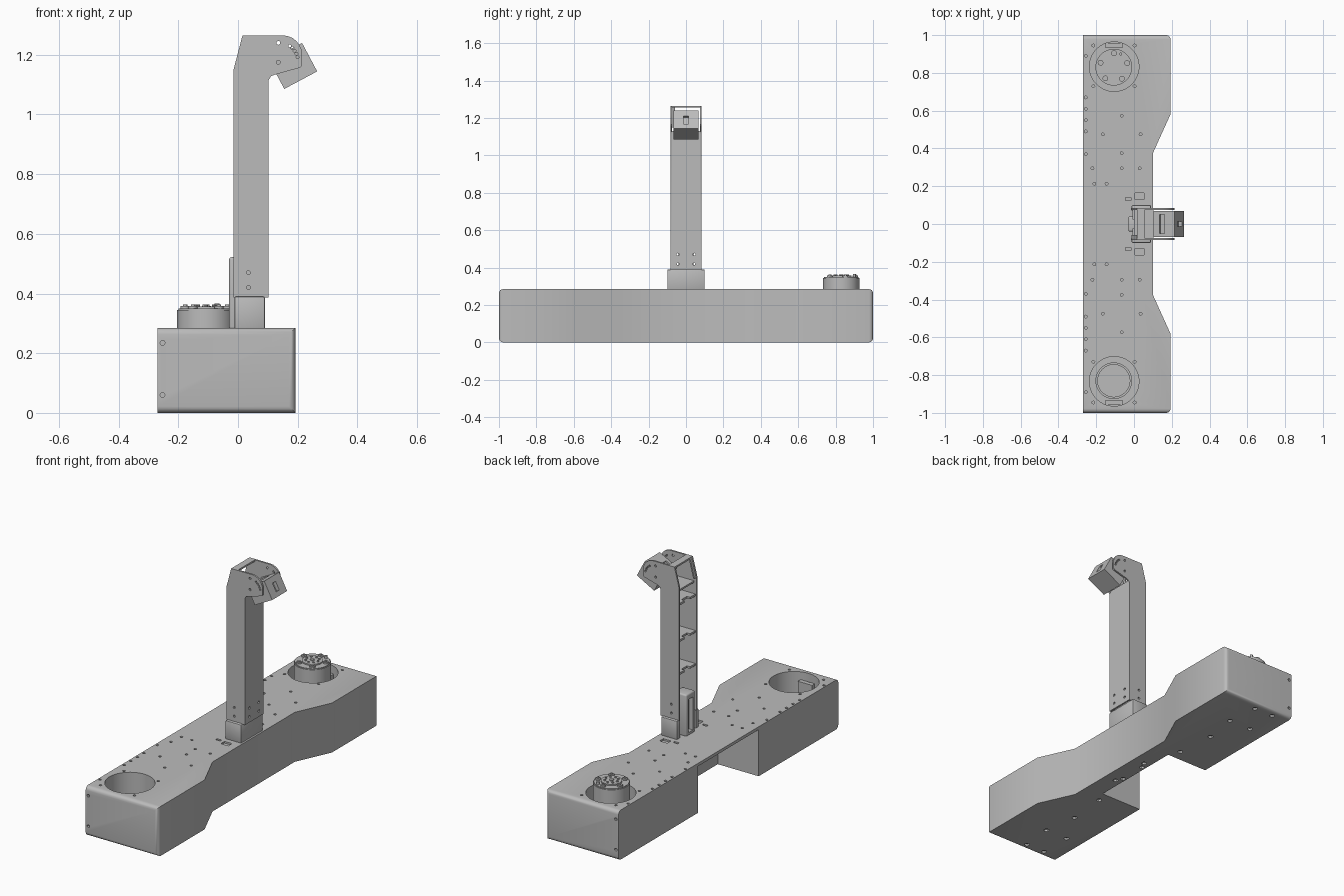
import bpy, bmesh, math
from mathutils import Vector, Matrix

if "Cube" in bpy.data.objects:
    bpy.data.objects.remove(bpy.data.objects["Cube"])

grey = bpy.data.materials.new("plain_grey")
grey.diffuse_color = (0.50, 0.50, 0.50, 1)
grey.use_nodes = True
grey.node_tree.nodes["Principled BSDF"].inputs["Base Color"].default_value = grey.diffuse_color


def finish(bm, name):
    bmesh.ops.recalc_face_normals(bm, faces=bm.faces)
    me = bpy.data.meshes.new(name)
    bm.to_mesh(me)
    bm.free()
    me.materials.append(grey)
    ob = bpy.data.objects.new(name, me)
    bpy.context.collection.objects.link(ob)
    return ob


def add_box(bm, x0, x1, y0, y1, z0, z1):
    m = Matrix.Translation(((x0 + x1) / 2, (y0 + y1) / 2, (z0 + z1) / 2))
    m = m @ Matrix.Diagonal((x1 - x0, y1 - y0, z1 - z0, 1))
    bmesh.ops.create_cube(bm, size=1, matrix=m)


def add_cyl(bm, c, r, depth, axis='Z', seg=16):
    rot = {'Z': Matrix(), 'X': Matrix.Rotation(math.pi / 2, 4, 'Y'),
           'Y': Matrix.Rotation(math.pi / 2, 4, 'X')}[axis]
    bmesh.ops.create_cone(bm, cap_ends=True, segments=seg, radius1=r, radius2=r,
                          depth=depth, matrix=Matrix.Translation(c) @ rot)


def add_prism(bm, pts, offset, start):
    vs = [bm.verts.new(Vector(p) + Vector(start)) for p in pts]
    f = bm.faces.new(vs)
    new = bmesh.ops.extrude_face_region(bm, geom=[f])['geom']
    bmesh.ops.translate(bm, vec=offset, verts=[v for v in new if isinstance(v, bmesh.types.BMVert)])


def box(name, *dims):
    bm = bmesh.new()
    add_box(bm, *dims)
    return finish(bm, name)


def cut(ob, bm):
    """Subtract a bmesh cutter and bake the result."""
    c = finish(bm, "cutter")
    c.hide_render = True
    mod = ob.modifiers.new("cut", 'BOOLEAN')
    mod.operation, mod.solver, mod.object = 'DIFFERENCE', 'EXACT', c
    bake(ob)
    bpy.data.objects.remove(c)


def bake(ob):
    bpy.context.view_layer.update()
    me = bpy.data.meshes.new_from_object(ob.evaluated_get(bpy.context.evaluated_depsgraph_get()))
    ob.modifiers.clear()
    ob.data = me


def bevel(ob, width, seg=3):
    m = ob.modifiers.new("bevel", 'BEVEL')
    m.width, m.segments = width, seg
    bake(ob)


# Long chassis with waisted front side and rounded ends
half = [(-.27, 1), (.193, 1), (.193, .58), (.1, .375)]
plan = [(x, y, 0) for x, y in half] + [(x, -y, 0) for x, y in reversed(half)]
bm = bmesh.new()
add_prism(bm, plan, (0, 0, .285), (0, 0, 0))
rounded = [e for e in bm.edges if all(abs(v.co.y) > .99 for v in e.verts)
           and not all(v.co.x < -.26 for v in e.verts)]
bmesh.ops.bevel(bm, geom=rounded, offset=.022, segments=4, profile=.5, affect='EDGES')
chassis = finish(bm, "chassis")

# Rear notch below the deck plate
bm = bmesh.new()
add_box(bm, -.4, -.01, -.275, .275, -.1, .268)
cut(chassis, bm)

# Wheel wells
bm = bmesh.new()
for s in (1, -1):
    add_cyl(bm, (-.105, s * .833, .19), .131, .32, seg=64)
cut(chassis, bm)

# Screw holes and slots in deck, ends and underside
deck = [(-.255, .89), (-.255, .67), (-.255, .61), (-.255, .55), (-.255, .49), (-.255, .37),
        (-.22, .295), (-.21, .213), (-.145, .213), (-.165, .475), (.035, .475), (-.065, .573),
        (-.065, .375), (-.065, .295), (.03, .295), (-.215, .945), (.003, .945),
        (-.215, .73), (.003, .73)]
under = [(-.05, .956), (-.17, .956), (-.03, .77), (-.17, .77), (-.06, .57), (-.04, .34),
         (.03, .12), (.01, .08)]
bm = bmesh.new()
for s in (1, -1):
    for x, y in deck:
        add_cyl(bm, (x, s * y, .285), .0075, .025, seg=12)
    for x, y in under:
        add_cyl(bm, (x, s * y, 0), .014, .025, seg=12)
    for z in (.06, .235):
        add_cyl(bm, (-.253, s, z), .008, .03, 'Y', 12)
    add_box(bm, .005, .053, s * .147 - .017, s * .147 + .017, .275, .3)
    add_box(bm, -.045, -.015, s * .132 - .007, s * .132 + .007, .275, .3)
cut(chassis, bm)

# Brackets inside the wells
for s, n in ((1, "back"), (-1, "front")):
    y = sorted((s * .932, s * .957))
    box(n + "_well_bracket", -.15, -.06, y[0], y[1], .03, .24)

# Raised drum at the back with its hub and bolts
bm = bmesh.new()
add_cyl(bm, (-.107, .83, .1875), .097, .315, seg=64)
add_cyl(bm, (-.107, .83, .347), .093, .006, seg=64)
drum = finish(bm, "back_drum")
bm = bmesh.new()
add_cyl(bm, (-.107, .83, .353), .055, .008, seg=32)
for i in range(5):
    a = i * math.tau / 5 + .3
    p = (-.107 + .074 * math.cos(a), .83 + .074 * math.sin(a), .354)
    add_cyl(bm, p, .015, .008)
    add_cyl(bm, (p[0], p[1], .358), .007, .01)
for i in range(8):
    a = i * math.tau / 8
    add_cyl(bm, (-.107 + .036 * math.cos(a), .83 + .036 * math.sin(a), .359), .006, .008, seg=10)
add_cyl(bm, (-.107, .83, .359), .012, .008)
add_cyl(bm, (-.07, .90, .356), .008, .02)
finish(bm, "drum_hub")

# Sunken ring in the front well
bm = bmesh.new()
add_cyl(bm, (-.107, -.83, .07), .097, .08, seg=48)
ring = finish(bm, "front_drum")
bm = bmesh.new()
add_cyl(bm, (-.107, -.83, .11), .085, .04, seg=48)
cut(ring, bm)

# U-shaped socket at the mast foot and the post inside it
bm = bmesh.new()
add_box(bm, -.012, .09, -.1, .1, .28, .39)
socket = finish(bm, "mast_socket")
bevel(socket, .006, 2)
bm = bmesh.new()
add_box(bm, -.1, .072, -.072, .072, .285, .5)
cut(socket, bm)
bm = bmesh.new()
add_box(bm, -.03, .05, -.04, .04, .28, .522)
post = finish(bm, "mast_post")
bevel(post, .009)
bm = bmesh.new()
add_box(bm, -.05, -.005, -.02, .02, .3, .49)
cut(post, bm)

# Mast side plates with hooked head
arc = [(.15 + .065 * math.cos(a), 1.2 + .065 * math.sin(a))
       for a in (math.radians(90 - 15 * i) for i in range(7))]
side = [(-.015, .387), (-.015, 1.15), (.015, 1.265)] + arc + \
       [(.215, 1.165), (.208, 1.157), (.122, 1.133), (.11, 1.128), (.103, 1.115), (.103, .387)]
for s, n in ((1, "back"), (-1, "front")):
    bm = bmesh.new()
    add_prism(bm, [(x, 0, z) for x, z in side], (0, -s * .01, 0), (0, s * .084, 0))
    plate = finish(bm, n + "_mast_side")
    bm = bmesh.new()
    for x, z in ((.035, .47), (.035, .42), (.135, 1.24), (.135, 1.175)):
        add_cyl(bm, (x, s * .084, z), .0065, .04, 'Y', 12)
    for i in range(5):
        a = math.radians(15 + 10 * i)
        add_cyl(bm, (.135 + .067 * math.cos(a), s * .084, 1.175 + .067 * math.sin(a)), .005, .04, 'Y', 10)
    cut(plate, bm)

# Mast front plate, shelves and head cover
front = box("mast_front", .093, .103, -.08, .08, .387, 1.13)
bm = bmesh.new()
for y in (-.043, .043):
    for z in (.42, .47):
        add_cyl(bm, (.103, y, z), .007, .04, 'X', 12)
cut(front, bm)
for i, z in enumerate((.65, .84, 1.05)):
    shelf = box("mast_shelf_%d" % (i + 1), -.008, .097, -.078, .078, z - .006, z + .006)
    bm = bmesh.new()
    add_box(bm, -.03, .012, -.025, .025, z - .05, z + .05)
    cut(shelf, bm)
box("head_cover", .015, .055, -.078, .078, 1.255, 1.265)
box("head_floor", .0, .1, -.078, .078, 1.12, 1.13)
bm = bmesh.new()
add_prism(bm, [(-.013, 0, 1.15), (.016, 0, 1.262), (.022, 0, 1.255), (-.006, 0, 1.148)],
          (0, .02, 0), (0, -.078, 0))
finish(bm, "head_back_rail")

# Tilted sensor box with slot in its face
bm = bmesh.new()
add_box(bm, -.125, 0, -.068, .068, -.054, .054)
sensor = finish(bm, "sensor_box")
bm = bmesh.new()
add_box(bm, -.02, .05, -.014, .014, -.028, .022)
add_box(bm, -.09, -.06, -.05, .05, .045, .07)
cut(sensor, bm)
sensor.data.transform(Matrix.Translation((.24, 0, 1.192)) @ Matrix.Rotation(math.radians(-28), 4, 'Y'))

# Smooth curved faces, keep hard edges
for ob in bpy.context.collection.objects:
    ob.select_set(True)
    bpy.context.view_layer.objects.active = ob
bpy.ops.object.shade_smooth_by_angle(angle=math.radians(30))
